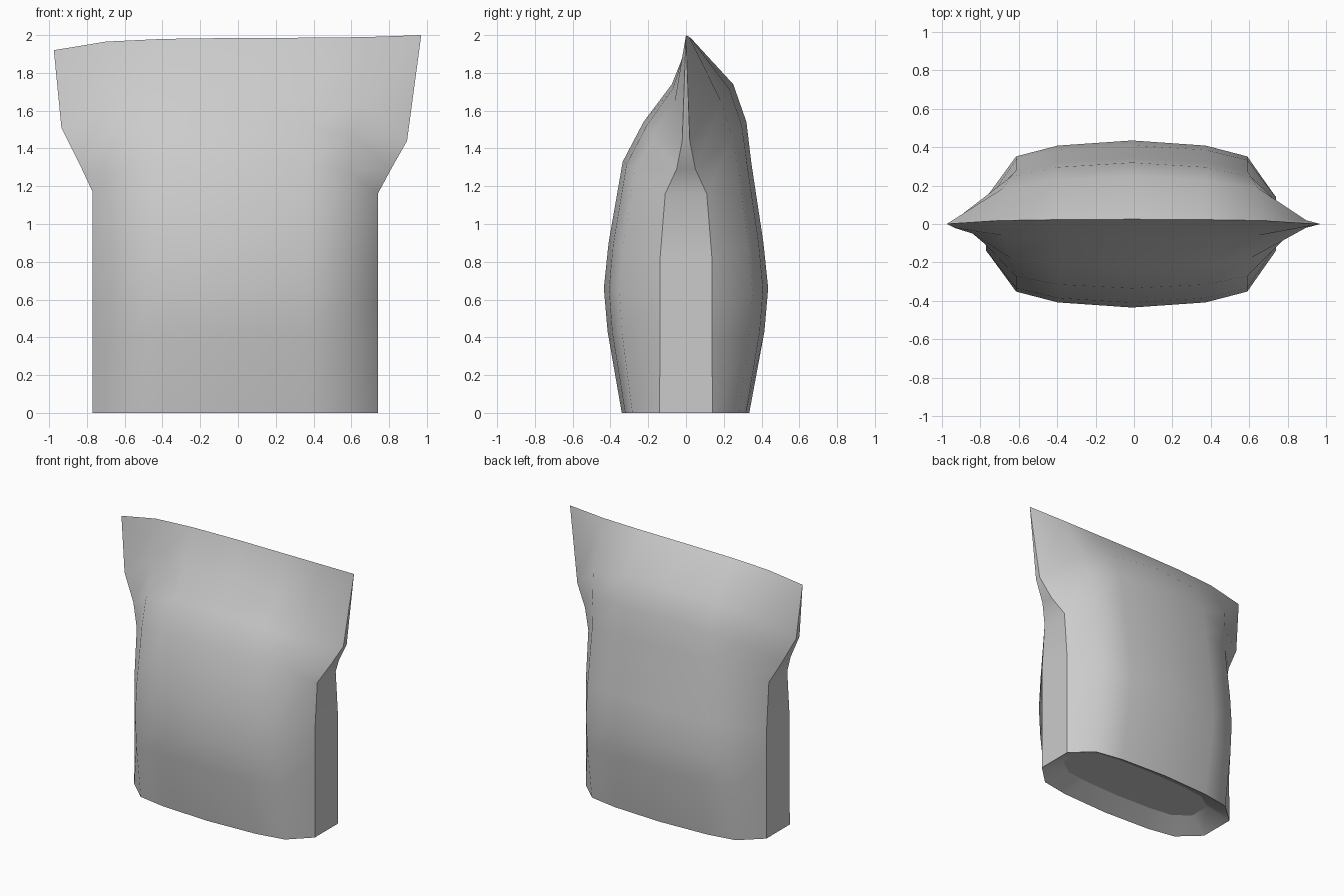
import bpy, bmesh

if "Cube" in bpy.data.objects:
    bpy.data.objects.remove(bpy.data.objects["Cube"])

# Horizontal rings of the pouch, bottom to top:
# centre height, front y, back y | side fold: half depth, left x, left z, right x, right z
ROWS = [
    (0.00, -.340, .335, .140, -.77, 0.00, .74, 0.00),
    (0.43, -.415, .415, .138, -.77, 0.37, .74, 0.37),
    (0.66, -.435, .435, .138, -.77, 0.59, .74, 0.59),
    (0.90, -.410, .410, .138, -.77, 0.81, .74, 0.81),
    (1.33, -.335, .345, .110, -.77, 1.17, .74, 1.16),
    (1.54, -.225, .320, .050, -.84, 1.32, .81, 1.29),
    (1.74, -.075, .250, .020, -.935, 1.51, .895, 1.44),
    (1.985, .025, .025, .000, -.975, 1.92, .97, 2.00),
]


def mix(a, b, t):
    return a + (b - a) * t


def ring(row):
    cz, front, back, depth, xl, zl, xr, zr = row
    left, right = (xl, zl), (xr, zr)

    def half(cy, sign, start, end):
        def side(s):
            x, z = s
            d = 1 if x > 0 else -1
            shoulder = 0.6 + max(0, abs(x) - 0.76) * 0.42
            g = sign * depth
            return [(x, g, z),
                    (d * shoulder - .01, mix(g, cy, .72), mix(z, cz, .7)),
                    (d * .385 - .012, mix(g, cy, .91), mix(z, cz, .92))]
        return side(start) + [(-.01, cy, cz)] + side(end)[::-1]

    return half(front, -1, left, right) + half(back, 1, right, left)


bm = bmesh.new()
loops = [[bm.verts.new(p) for p in ring(r)] for r in ROWS]

# Recessed base: inner ring raised inside the bottom rim
base = [bm.verts.new((v.co.x * .79, v.co.y * .6, .08)) for v in loops[0]]
n = len(base)
for lower, upper in zip([base] + loops[:-1], loops):
    for i in range(n):
        j = (i + 1) % n
        bm.faces.new((lower[i], lower[j], upper[j], upper[i]))
bm.faces.new(base[::-1])

# Crisp edges: bottom rim, recess, and the four side-fold lines
for loop in (base, loops[0]):
    for i in range(n):
        bm.edges.get((loop[i], loop[(i + 1) % n])).smooth = False
for a, b in zip(loops, loops[1:]):
    for i in (0, 6, 7, 13):
        bm.edges.get((a[i], b[i])).smooth = False

# Pinch the top closed into one seam
bmesh.ops.remove_doubles(bm, verts=loops[-1], dist=.001)
bmesh.ops.recalc_face_normals(bm, faces=bm.faces)
for e in bm.edges:
    if all(v.co.z > 1.9 for v in e.verts):
        e.smooth = False
for f in bm.faces:
    f.smooth = True

mesh = bpy.data.meshes.new("pouch")
bm.to_mesh(mesh)
bm.free()
bpy.context.collection.objects.link(bpy.data.objects.new("pouch", mesh))
